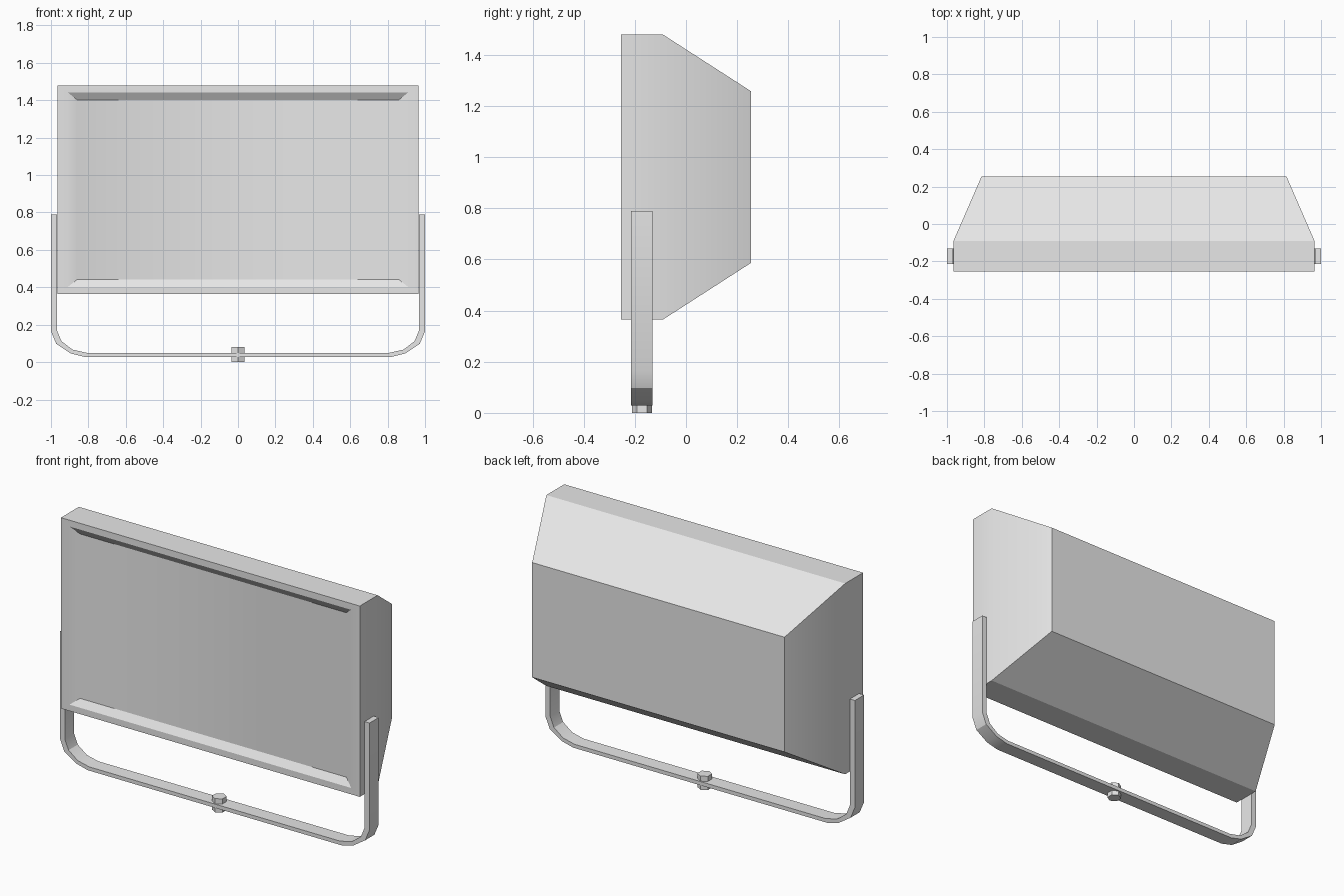
import bpy, bmesh, math

old = bpy.data.objects.get("Cube")
if old:
    bpy.data.objects.remove(old, do_unlink=True)

grey = bpy.data.materials.new("light_grey_metal")
grey.use_nodes = True
grey.diffuse_color = (0.8, 0.8, 0.8, 1)
grey.node_tree.nodes["Principled BSDF"].inputs["Base Color"].default_value = (0.8, 0.8, 0.8, 1)


def finish(name, bm):
    """Turn a bmesh into a smooth-by-angle object."""
    bmesh.ops.recalc_face_normals(bm, faces=bm.faces)
    mesh = bpy.data.meshes.new(name)
    bm.to_mesh(mesh)
    bm.free()
    mesh.materials.append(grey)
    mesh.shade_smooth()
    mesh.set_sharp_from_angle(angle=math.radians(30))
    obj = bpy.data.objects.new(name, mesh)
    bpy.context.collection.objects.link(obj)
    return obj


def loft(name, rings, closed=False):
    """Join rings of points with quads, capping the ends unless closed."""
    bm = bmesh.new()
    loops = [[bm.verts.new(p) for p in ring] for ring in rings]
    for a, b in zip(loops, loops[1:]):
        n = len(a)
        for i in range(n):
            j = (i + 1) % n
            bm.faces.new((a[i], a[j], b[j], b[i]))
    bm.faces.new(loops[0])
    bm.faces.new(loops[-1])
    return finish(name, bm)


# Lamp housing: recessed glass, front rim, straight sides, tapered back
MID_Z = 0.922
sections = [  # half width, half height, y
    (0.86, 0.48, -0.229),
    (0.91, 0.52, -0.255),
    (0.965, 0.557, -0.255),
    (0.965, 0.557, -0.09),
    (0.815, 0.335, 0.255),
]
loft("lamp_housing", [
    [(sx * w, y, MID_Z + sz * h) for sx, sz in ((-1, -1), (1, -1), (1, 1), (-1, 1))]
    for w, h, y in sections])

# Bent strap bracket: outer and inner outline of one half, mirrored
outer = [(1.0, 0.79), (1.0, 0.165), (0.972, 0.098), (0.895, 0.047), (0.82, 0.028)]
inner = [(0.968, 0.79), (0.968, 0.17), (0.944, 0.112), (0.885, 0.067), (0.81, 0.05)]
pairs = list(zip(outer, inner))
pairs += [((-o[0], o[1]), (-i[0], i[1])) for o, i in reversed(pairs)]
FRONT, BACK = -0.215, -0.13
loft("mounting_bracket", [
    [(o[0], FRONT, o[1]), (o[0], BACK, o[1]), (i[0], BACK, i[1]), (i[0], FRONT, i[1])]
    for o, i in pairs])

# Hexagonal bolt head and nut, above and below the strap
for name, low, high in (("bolt_head", 0.048, 0.08), ("bolt_nut", 0.0, 0.03)):
    angles = [math.radians(90 + 60 * k) for k in range(6)]
    loft(name, [[(0.039 * math.cos(a), -0.1725 + 0.039 * math.sin(a), z) for a in angles]
                for z in (low, high)])
